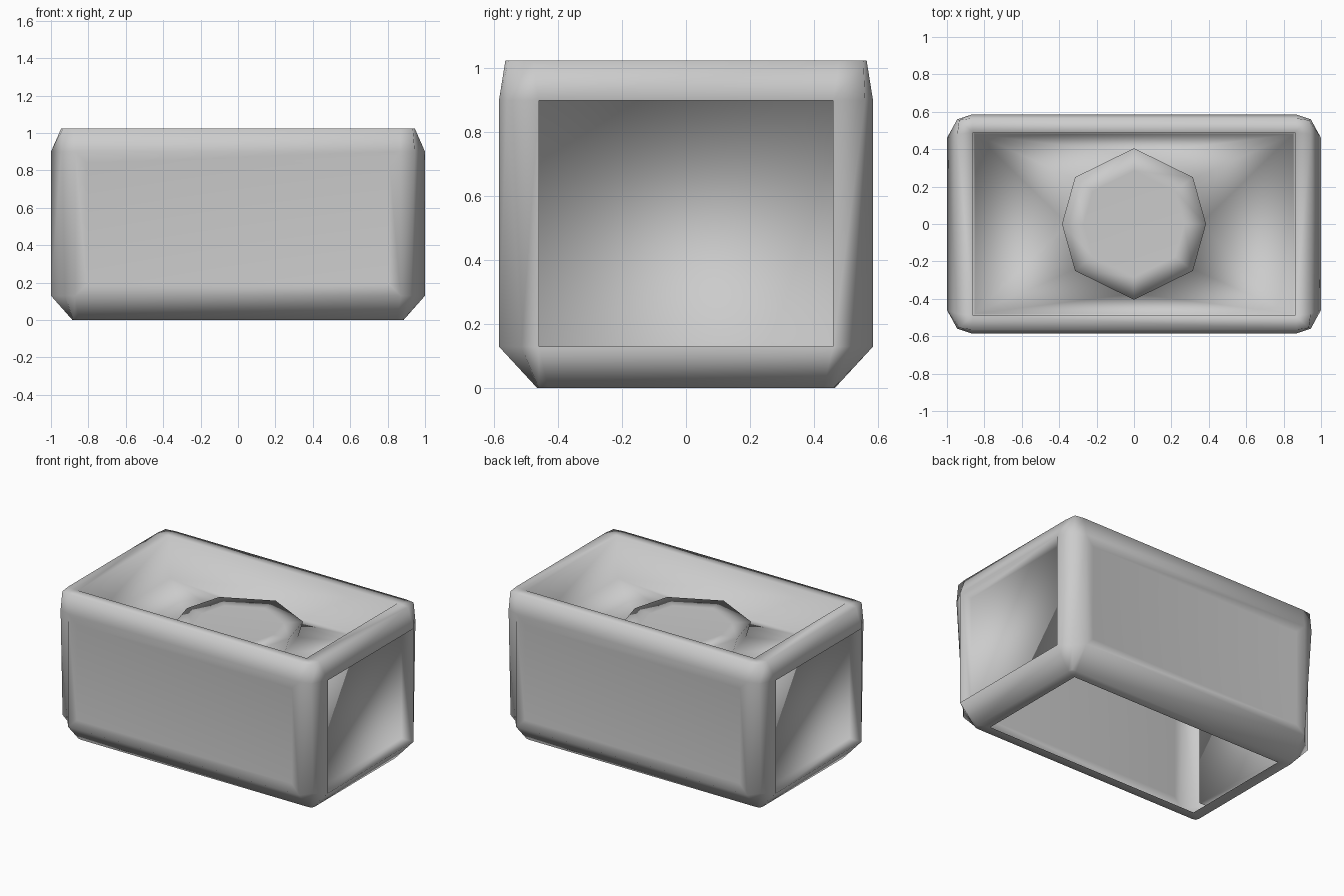
import bpy, bmesh, math
from mathutils import Vector

cube = bpy.data.objects.get("Cube")
if cube:
    bpy.data.objects.remove(cube, do_unlink=True)

# Single grey material
grey = bpy.data.materials.new("light_grey")
grey.use_nodes = True
colour = (0.6, 0.6, 0.6, 1)
grey.diffuse_color = colour
grey.node_tree.nodes["Principled BSDF"].inputs["Base Color"].default_value = colour

bm = bmesh.new()


def ring(z, quadrant, scale=1):
    """Closed loop mirrored from the points of one quadrant."""
    pts = {(sx * x * scale + 0.0, sy * y * scale + 0.0)
           for x, y in quadrant for sx in (1, -1) for sy in (1, -1)}
    pts = sorted(pts, key=lambda p: math.atan2(p[1], p[0]))
    verts = [bm.verts.new((x, y, z)) for x, y in pts]
    edges = [bm.edges.new((verts[i - 1], verts[i])) for i in range(len(verts))]
    return verts, edges


def wall(a, b):
    """Quads between two loops of equal count."""
    for i in range(len(a)):
        bm.faces.new((a[i - 1], a[i], b[i], b[i - 1]))


def ledge(a, b):
    """Flat surface between two level loops."""
    bmesh.ops.triangle_fill(bm, use_beauty=True, normal=(0, 0, 1), edges=a[1] + b[1])


def panel(face, margin, sink):
    """Replace a wall face by a panel set in by a margin and sunk along the wall."""
    out, centre, rim = face.normal.copy(), face.calc_center_median(), list(face.verts)
    inner = []
    for v in rim:
        d = v.co - centre
        shift = Vector([math.copysign(margin, c) if abs(c) > 0.01 else 0 for c in d])
        inner.append(bm.verts.new(v.co - shift - out * sink))
    bm.faces.remove(face)
    wall(rim, inner)
    bm.faces.new(inner)


octagon = [(0.385, 0), (0.315, 0.25), (0, 0.405)]

# Outer shell, open underneath, with corners pinched towards the foot
mouth = ring(0, [(0.81, 0.4)])
foot = ring(0, [(0.885, 0.43), (0.88, 0.46), (0.85, 0.465)])
low = ring(0.13, [(1, 0.46), (0.925, 0.515), (0.87, 0.585)])
high = ring(0.9, [(1, 0.46), (0.945, 0.56), (0.87, 0.585)])
top = ring(1.025, [(0.945, 0.48), (0.935, 0.555), (0.87, 0.565)])
ledge(mouth, foot)
wall(foot[0], low[0])
wall(low[0], high[0])
wall(high[0], top[0])

# Top tray with a raised, slightly flared eight-sided pedestal
tray_rim = ring(1.025, [(0.86, 0.49)])
tray_floor = ring(0.74, [(0.85, 0.48)])
pedestal_base = ring(0.74, octagon, 0.92)
pedestal_edge = ring(0.845, octagon)
pedestal_top = ring(0.84, octagon, 0.7)
ledge(top, tray_rim)
wall(tray_rim[0], tray_floor[0])
ledge(tray_floor, pedestal_base)
wall(pedestal_base[0], pedestal_edge[0])
wall(pedestal_edge[0], pedestal_top[0])
bm.faces.new(pedestal_top[0])

# Sunken end panels, and faintly inset front and back panels
bmesh.ops.recalc_face_normals(bm, faces=bm.faces)
for face in list(bm.faces):
    centre = face.calc_center_median()
    if abs(centre.x) > 0.999:
        panel(face, 0, 0.09)
    elif abs(centre.y) > 0.584:
        panel(face, 0.06, 0.008)

bmesh.ops.recalc_face_normals(bm, faces=bm.faces)
for face in bm.faces:
    face.smooth = True

mesh = bpy.data.meshes.new("hollow_block")
bm.to_mesh(mesh)
bm.free()
mesh.materials.append(grey)
block = bpy.data.objects.new("hollow_block", mesh)
bpy.context.collection.objects.link(block)
